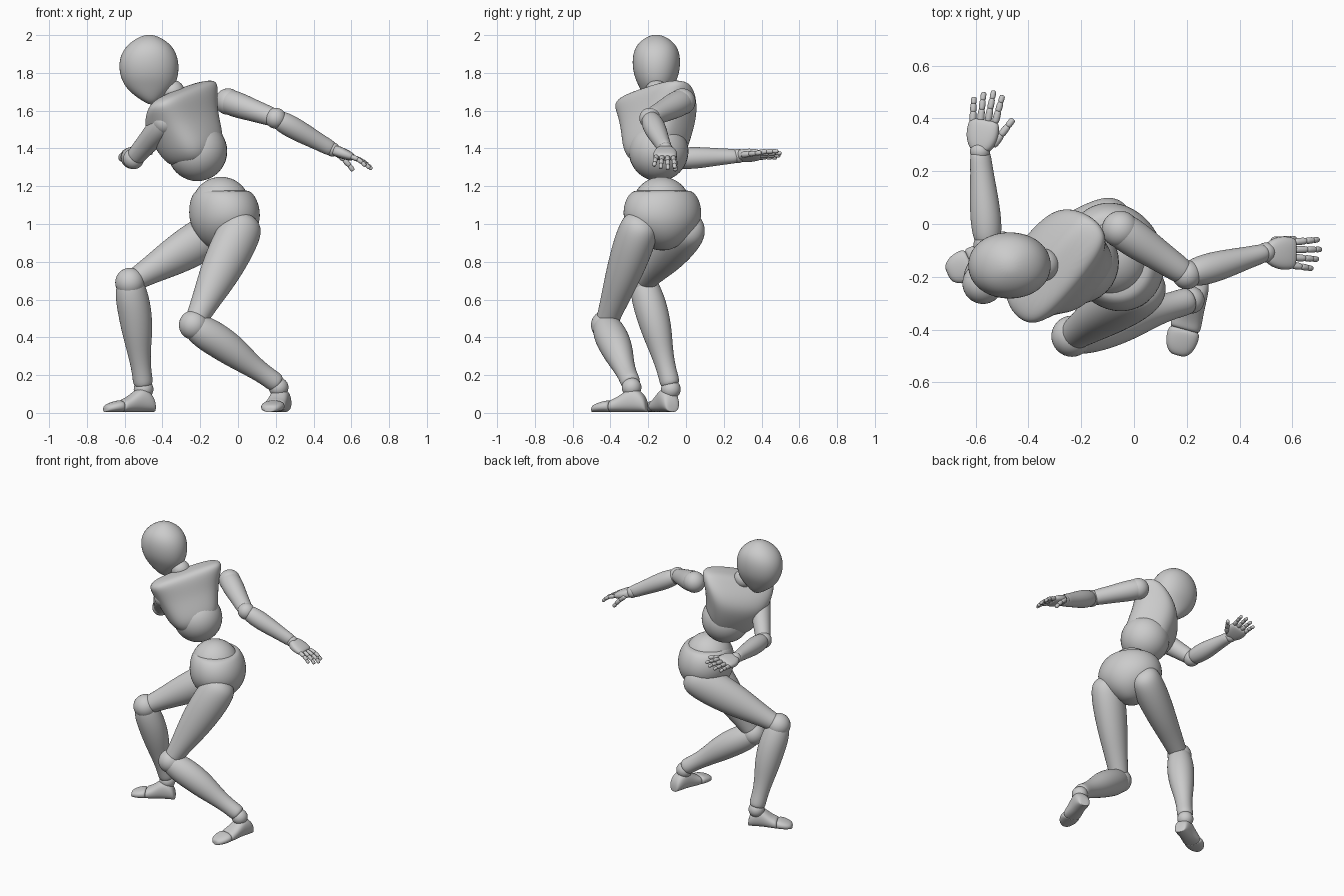
import bpy, bmesh
from math import cos, sin, pi, copysign
from mathutils import Vector as V

if "Cube" in bpy.data.objects:
    bpy.data.objects.remove(bpy.data.objects["Cube"])


def finish(name, bm, sub):
    bmesh.ops.recalc_face_normals(bm, faces=bm.faces)
    me = bpy.data.meshes.new(name)
    bm.to_mesh(me)
    bm.free()
    me.polygons.foreach_set("use_smooth", [True] * len(me.polygons))
    ob = bpy.data.objects.new(name, me)
    bpy.context.collection.objects.link(ob)
    if sub:
        ob.modifiers.new("subsurf", "SUBSURF").levels = sub
        ob.modifiers["subsurf"].render_levels = sub
    return ob


def loft(name, rings, X, Y, power=2.0, sub=2, n=16):
    """Skin rings of (centre, radius along X, radius along Y) and cap the ends."""
    bm = bmesh.new()
    loops = []
    for c, ra, rb in rings:
        loop = []
        for i in range(n):
            u, v = cos(2 * pi * i / n), sin(2 * pi * i / n)
            u = copysign(abs(u) ** (2 / power), u)
            v = copysign(abs(v) ** (2 / power), v)
            loop.append(bm.verts.new(V(c) + X * ra * u + Y * rb * v))
        loops.append(loop)
    for a, b in zip(loops, loops[1:]):
        for i in range(n):
            j = (i + 1) % n
            bm.faces.new((a[i], a[j], b[j], b[i]))
    bm.faces.new(loops[0][::-1])
    bm.faces.new(loops[-1])
    return finish(name, bm, sub)


def ball(name, c, r):
    bm = bmesh.new()
    bmesh.ops.create_uvsphere(bm, u_segments=32, v_segments=20, radius=r)
    bmesh.ops.translate(bm, vec=V(c), verts=bm.verts)
    return finish(name, bm, 0)


def limb(name, p0, p1, hint, prof, sub=2, n=16):
    """Round tapered part; profile rows are (t, radius along hint, side radius, shift along hint)."""
    p0, p1 = V(p0), V(p1)
    Z = (p1 - p0).normalized()
    X = (hint - Z * hint.dot(Z)).normalized()
    rings = [(p0.lerp(p1, t) + X * s, a, b) for t, a, b, s in prof]
    return loft(name, rings, X, Z.cross(X), sub=sub, n=n)


UP = V((0, 0, 1))

# Head, egg shaped and facing -x with the chin low
loft("head", [(V((x, -.157, z)), a, b) for x, z, a, b in (
    (-.455, 1.632, .015, .02), (-.46, 1.65, .045, .05), (-.467, 1.69, .097, .075),
    (-.467, 1.73, .135, .095), (-.47, 1.78, .156, .119), (-.472, 1.84, .163, .13),
    (-.472, 1.90, .151, .127), (-.47, 1.95, .117, .106), (-.47, 1.985, .066, .063),
    (-.47, 2.002, .02, .02))], V((1, 0, 0)), V((0, 1, 0)), power=2.1)
limb("neck", (-.31, -.16, 1.63), (-.39, -.16, 1.77), V((1, 0, 0)),
     [(0, .05, .05, 0), (.3, .055, .055, 0), (1, .045, .045, 0)])
ball("neck_joint", (-.345, -.155, 1.70), .062)

# Ribcage, twisted and tilted towards the forward arm
side = V((-.62, -.74, -.25)).normalized()
up = V((-.2, -.03, .97))
up = (up - side * up.dot(side)).normalized()
front = side.cross(up)
if front.x > 0:
    front = -front
base = V((-.225, -.15, 1.34))
loft("ribcage", [(base + up * h + front * f + side * s, a, b) for h, a, b, f, s in (
    (.0, .10, .10, 0, 0), (.012, .135, .13, 0, 0), (.07, .168, .155, 0, 0),
    (.15, .19, .162, .018, -.005), (.23, .215, .158, .03, -.012), (.30, .24, .135, .012, -.022),
    (.345, .25, .105, -.012, -.026), (.372, .225, .08, -.022, -.03),
    (.385, .13, .045, -.022, -.02))], side, front, power=2.8)
ball("abdomen_ball", (-.215, -.145, 1.385), .158)

# Pelvis
hip_side = V((.43, -.9, 0)).normalized()
hip_front = V((-.9, -.43, 0)).normalized()
ball("waist_ball", (-.09, -.13, 1.095), .155)
loft("pelvis", [(V((x, -.125, z)), a, b) for x, z, a, b in (
    (-.08, 1.18, .14, .13), (-.08, 1.17, .175, .152), (-.075, 1.12, .21, .18),
    (-.07, 1.04, .222, .19), (-.07, .97, .19, .172), (-.07, .91, .125, .132),
    (-.075, .87, .06, .075), (-.075, .86, .02, .03))], hip_side, hip_front)

# Legs
THIGH = ((-.15, .03, .03, 0), (-.135, .065, .06, 0), (-.08, .105, .095, 0), (.04, .12, .108, 0),
         (.25, .12, .106, 0), (.5, .105, .092, 0), (.72, .08, .076, 0), (.9, .063, .064, 0),
         (.98, .058, .06, 0), (1, .04, .04, 0))
SHIN = ((-.06, .04, .04, 0), (-.02, .072, .07, 0), (.12, .09, .086, 0), (.28, .092, .09, -.006),
        (.48, .084, .081, -.006), (.68, .062, .06, 0), (.85, .052, .051, 0),
        (.97, .056, .055, 0), (1, .04, .04, 0))


def leg(tag, hip, knee, ankle, heel, toe):
    hip, knee, ankle, heel, toe = map(V, (hip, knee, ankle, heel, toe))
    fwd = knee - (hip + ankle) / 2
    limb(tag + "_thigh", hip, knee, fwd, THIGH)
    ball(tag + "_knee", knee, .078)
    limb(tag + "_shin", knee, ankle, fwd, SHIN)
    ball(tag + "_ankle", ankle - UP * .015, .052)
    # foot: heel block and separate toe cap
    D = toe - heel
    S = UP.cross(D).normalized()
    foot = ((.0, .025, .03), (.02, .042, .075), (.12, .051, .115), (.28, .053, .135),
            (.42, .055, .105), (.56, .059, .075), (.66, .06, .066), (.67, .045, .05))
    cap = ((.655, .045, .05), (.67, .062, .066), (.8, .063, .058), (.92, .052, .046),
           (.99, .032, .034), (1, .014, .02))
    for nm, rows in (("_foot", foot), ("_toes", cap)):
        loft(tag + nm, [(heel + D * t + UP * (h / 2 + .004), w, h / 2) for t, w, h in rows],
             S, UP, power=2.4)


leg("front_leg", (-.1, 0, .97), (-.572, -.225, .69), (-.5, -.08, .14),
    (-.445, -.07, 0), (-.706, -.19, 0))
leg("rear_leg", (.015, -.25, .97), (-.235, -.425, .465), (.215, -.288, .15),
    (.245, -.205, 0), (.165, -.498, 0))

# Arms
UPPER = ((-.12, .03, .03, 0), (-.1, .055, .055, 0), (0, .072, .07, 0), (.25, .073, .069, 0),
         (.55, .061, .059, 0), (.85, .053, .053, 0), (.97, .048, .048, 0), (1, .03, .03, 0))
FORE = ((0, .035, .035, 0), (.05, .052, .054, 0), (.25, .061, .061, 0), (.5, .055, .056, 0),
        (.8, .041, .045, 0), (.98, .037, .043, 0), (1, .025, .03, 0))
DIGIT = ((-.08, .5, .5, 0), (0, .85, .85, 0), (.2, 1, 1, 0), (.8, .95, .95, 0),
         (1, .8, .8, 0), (1.06, .4, .4, 0))


def digit(name, p, d, N, lengths, r, curl):
    """Chain of finger bones, each bent further towards -N."""
    d = d.normalized()
    for k, ln in enumerate(lengths):
        q = p + d * ln
        s = r * (1 - .1 * k)
        limb(f"{name}_{k + 1}", p, q, N, [(t, a * s, b * s, 0) for t, a, b, _ in DIGIT], 1, 8)
        p, d = q, (d - N * curl).normalized()


def arm(tag, shoulder, elbow, wrist, hand_dir, thumb_side, curl, thumb):
    shoulder, elbow, wrist = map(V, (shoulder, elbow, wrist))
    bend = elbow - (shoulder + wrist) / 2
    ball(tag + "_shoulder", shoulder, .07)
    limb(tag + "_upper", shoulder, elbow, bend, UPPER)
    ball(tag + "_elbow", elbow, .055)
    limb(tag + "_forearm", elbow, wrist, bend, FORE)
    ball(tag + "_wrist", wrist, .038)
    D = V(hand_dir).normalized()
    S = V(thumb_side)
    S = (S - D * S.dot(D)).normalized()
    N = D.cross(S)
    if N.z < 0:
        N = -N
    loft(tag + "_palm", [(wrist + D * t, a, b) for t, a, b in (
        (.0, .028, .022), (.01, .046, .03), (.05, .064, .03), (.09, .064, .026),
        (.115, .058, .02), (.122, .045, .012))], S, N, power=2.6)
    for i, ln in enumerate((.9, 1, .95, .8)):
        off = .044 - .0295 * i
        digit(f"{tag}_finger_{i + 1}", wrist + D * (.118 - .006 * max(i - 1, 0)) + S * off,
              D + S * off * 2.6, N, [.049 * ln, .038 * ln, .03 * ln], .0155, curl)
    digit(tag + "_thumb", wrist + D * .03 + S * .045 - N * .01, D + S * thumb[0] - N * thumb[1],
          N, (.05, .042, .032), .018, curl * .4)


arm("forward_arm", (-.385, -.275, 1.54), (-.553, -.08, 1.345), (-.583, .275, 1.36),
    (.14, 1, .06), (1, 0, .32), .06, (.55, .1))
arm("back_arm", (-.052, -.02, 1.648), (.2, -.192, 1.56), (.5, -.108, 1.395),
    (.93, -.03, -.36), (0, 1, 0), .25, (.1, .4))
